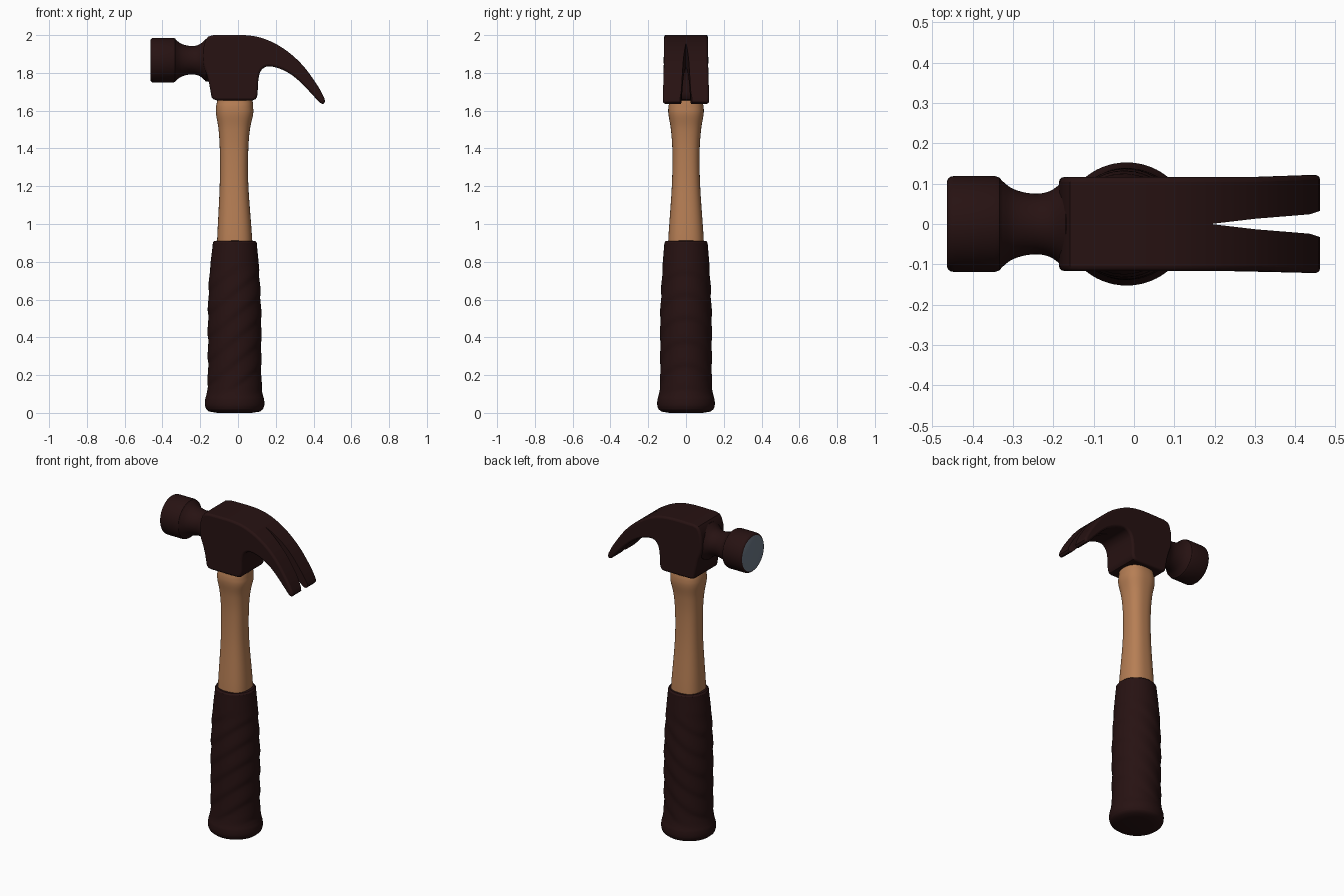
import bpy, bmesh, math

if "Cube" in bpy.data.objects:
    bpy.data.objects.remove(bpy.data.objects["Cube"])


def material(name, rgb):
    m = bpy.data.materials.new(name)
    m.diffuse_color = (*rgb, 1)
    m.use_nodes = True
    m.node_tree.nodes["Principled BSDF"].inputs["Base Color"].default_value = m.diffuse_color
    return m


DARK = material("dark maroon", (0.02, 0.006, 0.006))
WOOD = material("warm wood", (0.47, 0.21, 0.09))
STEEL = material("bare steel", (0.15, 0.19, 0.24))


def spline(pts, n):
    """Smooth Catmull-Rom curve through tuples of any size."""
    out = []
    p = [pts[0]] + list(pts) + [pts[-1]]
    for i in range(1, len(p) - 2):
        for k in range(n):
            t = k / n
            out.append(tuple(
                0.5 * (2 * b + (c - a) * t + (2 * a - 5 * b + 4 * c - d) * t * t
                       + (3 * b - a - 3 * c + d) * t ** 3)
                for a, b, c, d in zip(p[i - 1], p[i], p[i + 1], p[i + 2])))
    return out + [pts[-1]]


def make_object(name, bm, mats, angle=35):
    bmesh.ops.recalc_face_normals(bm, faces=bm.faces)
    me = bpy.data.meshes.new(name)
    bm.to_mesh(me)
    bm.free()
    for m in mats:
        me.materials.append(m)
    ob = bpy.data.objects.new(name, me)
    bpy.context.collection.objects.link(ob)
    smooth(ob, angle)
    return ob


def smooth(ob, angle):
    bpy.ops.object.select_all(action='DESELECT')
    ob.select_set(True)
    bpy.context.view_layer.objects.active = ob
    bpy.ops.object.shade_smooth_by_angle(angle=math.radians(angle))


def loft(rings):
    """Skin a list of closed rings and cap both ends."""
    bm = bmesh.new()
    vs = [[bm.verts.new(p) for p in r] for r in rings]
    n = len(vs[0])
    for a, b in zip(vs, vs[1:]):
        for i in range(n):
            bm.faces.new((a[i], a[(i + 1) % n], b[(i + 1) % n], b[i]))
    bm.faces.new(vs[0])
    bm.faces.new(vs[-1])
    return bm


def oval(z, cx, rx, ry, power=2.0, groove=None, n=64):
    ring = []
    for i in range(n):
        a = 2 * math.pi * i / n
        c, s = math.cos(a), math.sin(a)
        x = math.copysign(abs(c) ** (2 / power), c) * rx
        y = math.copysign(abs(s) ** (2 / power), s) * ry
        k = 1 - groove(z, x) if groove else 1
        ring.append((cx + x * k, y * k, z))
    return ring


# wooden shaft: (z, centre x, half width x, half width y)
shaft = [(0.85, -0.018, 0.094, 0.096), (0.95, -0.018, 0.091, 0.092),
         (1.2, -0.021, 0.076, 0.075), (1.38, -0.021, 0.075, 0.072),
         (1.5, -0.02, 0.083, 0.08), (1.58, -0.018, 0.098, 0.093),
         (1.62, -0.018, 0.098, 0.093), (1.66, -0.016, 0.093, 0.086),
         (1.72, -0.016, 0.09, 0.085)]
make_object("wooden_shaft", loft([oval(*p, power=2.5) for p in spline(shaft, 6)]), [WOOD])


# rubber grip with slanted ridges meeting at the hammer's fore and aft sides
def ridges(z, x):
    fade = max(0, min(1, (z - 0.1) / 0.06, (0.8 - z) / 0.08))
    t = ((z - 0.8 * x) / 0.125) % 1
    return 0.035 * fade * max(0, 1 - min(t / 0.2, (1 - t) / 0.6))


grip = [(0.02, -0.018, 0.15, 0.146), (0.04, -0.018, 0.157, 0.152),
        (0.07, -0.018, 0.156, 0.151), (0.13, -0.018, 0.145, 0.14),
        (0.3, -0.018, 0.143, 0.138), (0.5, -0.018, 0.143, 0.138),
        (0.7, -0.019, 0.136, 0.13), (0.88, -0.017, 0.118, 0.116),
        (0.9, -0.017, 0.116, 0.114), (0.91, -0.017, 0.108, 0.106)]
rings = [oval(0.0, -0.018, 0.09, 0.088), oval(0.007, -0.018, 0.135, 0.13)]
rings += [oval(*p, groove=ridges) for p in spline(grip, 14)]
rings += [oval(0.912, -0.017, 0.09, 0.09)]
make_object("rubber_grip", loft(rings), [DARK])

# striking poll: turned around the x axis (x, radius)
neck = spline([(-0.328, 0.108), (-0.305, 0.09), (-0.275, 0.079), (-0.24, 0.075),
               (-0.21, 0.081), (-0.188, 0.095), (-0.17, 0.112)], 5)
poll = [(-0.463, 0.107), (-0.461, 0.112), (-0.455, 0.117), (-0.445, 0.119),
        (-0.345, 0.119), (-0.333, 0.115)] + neck + [(-0.13, 0.112)]
N = 48
bm = loft([[(x, r * math.cos(2 * math.pi * i / N), 1.867 + r * math.sin(2 * math.pi * i / N))
            for i in range(N)] for x, r in poll])
bm.normal_update()
for f in bm.faces:                       # bare steel striking face
    if f.calc_center_median().x < -0.4628:
        f.material_index = 1
make_object("striking_poll", bm, [DARK, STEEL])

# head body and curved claw: side profile extruded across y
top = spline([(-0.13, 2.0), (0.034, 2.0), (0.14, 1.98), (0.245, 1.926),
              (0.34, 1.843), (0.42, 1.735), (0.458, 1.665)], 5)
under = spline([(0.43, 1.645), (0.324, 1.757), (0.245, 1.812), (0.166, 1.835),
                (0.124, 1.815), (0.108, 1.765), (0.104, 1.69)], 5)
profile = top + [(0.461, 1.647), (0.452, 1.636), (0.442, 1.637)] + under + [
    (0.1, 1.672), (0.092, 1.66), (0.078, 1.655), (-0.112, 1.655), (-0.13, 1.66),
    (-0.14, 1.672), (-0.152, 1.74), (-0.165, 1.79), (-0.182, 1.835), (-0.186, 1.867),
    (-0.184, 1.93), (-0.172, 1.972), (-0.158, 1.992)]


def side(y):
    return [(x, y * (1 + 0.05 * max(0, min(1, (x - 0.3) / 0.15))), z) for x, z in profile]


head = make_object("claw_head", loft([side(-0.116), side(0.116)]), [DARK])
bev = head.modifiers.new("rounded edges", 'BEVEL')
bev.width, bev.segments = 0.012, 3
bev.limit_method, bev.angle_limit = 'ANGLE', math.radians(60)
bev.use_clamp_overlap = False

# wedge that splits the claw
wedge = [(0.19, 0.0), (0.3, -0.013), (0.435, -0.024), (0.5, -0.045),
         (0.5, 0.045), (0.435, 0.024), (0.3, 0.013)]
cutter = make_object("claw_slot_cutter",
                     loft([[(x, y, z) for x, y in wedge] for z in (1.5, 2.1)]), [DARK])
cutter.hide_render = True
cut = head.modifiers.new("claw slot", 'BOOLEAN')
cut.operation, cut.solver, cut.object = 'DIFFERENCE', 'EXACT', cutter

# bake the head and drop the cutter
bpy.context.view_layer.update()
dg = bpy.context.evaluated_depsgraph_get()
head_mesh = bpy.data.meshes.new_from_object(head.evaluated_get(dg))
head.modifiers.clear()
head.data = head_mesh
bpy.data.objects.remove(cutter)
smooth(head, 35)
